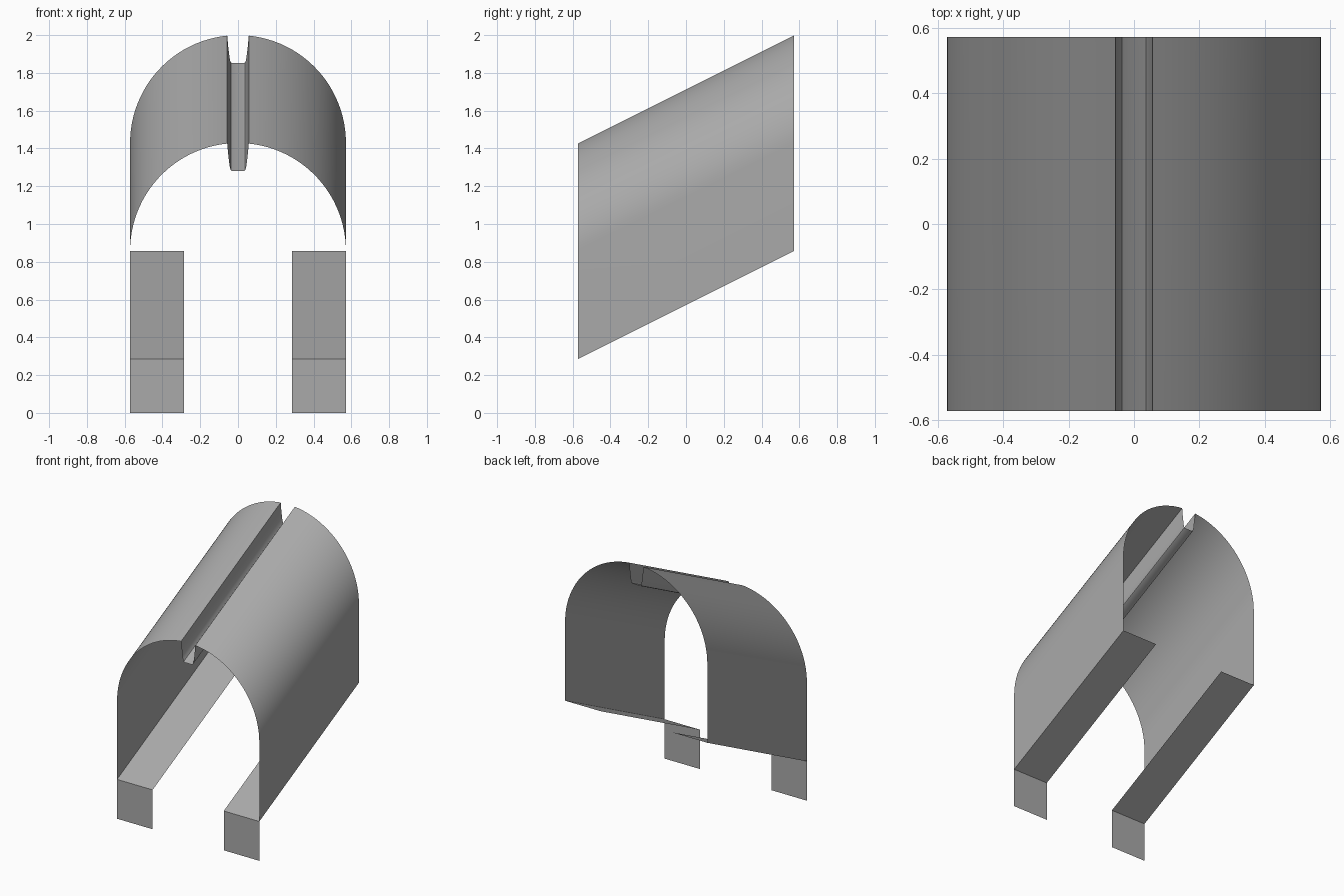
import bpy, math

cube = bpy.data.objects.get("Cube")
if cube:
    bpy.data.objects.remove(cube, do_unlink=True)

R = 4 / 7          # arch radius, half width and half depth
BASE = R / 2       # height of the lower front edge
RISE = R           # climb from front to back

grey = bpy.data.materials.new("plain grey")
grey.use_nodes = True
grey.diffuse_color = (0.4, 0.4, 0.4, 1)
grey.node_tree.nodes["Principled BSDF"].inputs["Base Color"].default_value = (0.4, 0.4, 0.4, 1)


def sheet(name, front, back, smooth=False):
    """Flat strip of quads joining two matching rows of points."""
    n = len(front)
    faces = [(i, i + 1, n + i + 1, n + i) for i in range(n - 1)]
    mesh = bpy.data.meshes.new(name)
    mesh.from_pydata(front + back, [], faces)
    mesh.materials.append(grey)
    obj = bpy.data.objects.new(name, mesh)
    bpy.context.collection.objects.link(obj)
    if smooth:
        bpy.ops.object.select_all(action='DESELECT')
        obj.select_set(True)
        bpy.context.view_layer.objects.active = obj
        bpy.ops.object.shade_smooth_by_angle(angle=math.radians(35))
    return obj


def slope(name, profile, smooth=False):
    """Sweep an x, z profile from the front up to the raised back."""
    front = [(x, -R, z) for x, z in profile]
    back = [(x, R, z + RISE) for x, z in profile]
    return sheet(name, front, back, smooth)


# Half profile: wall foot, quarter arch, then the groove down to its floor
EDGE = 0.057
spring = BASE + R
stop = math.acos(EDGE / R)
half = [(R, BASE)]
for i in range(25):
    a = stop * i / 24
    half.append((R * math.cos(a), spring + R * math.sin(a)))
half += [(0.052, 1.37), (0.046, 1.32), (0.042, 1.295), (0.037, 1.283), (0.03, 1.28)]
profile = half + [(-x, z) for x, z in reversed(half)]
slope("arched_shell", profile, smooth=True)

# Floor ledges and the upright plates under their front edges
for side, s in (("left", 1), ("right", -1)):
    xs = sorted((s * R, s * R / 2))
    slope(side + "_ledge", [(x, BASE) for x in reversed(xs)])
    sheet(side + "_front_plate",
          [(x, -R, 0) for x in xs], [(x, -R, BASE) for x in xs])
